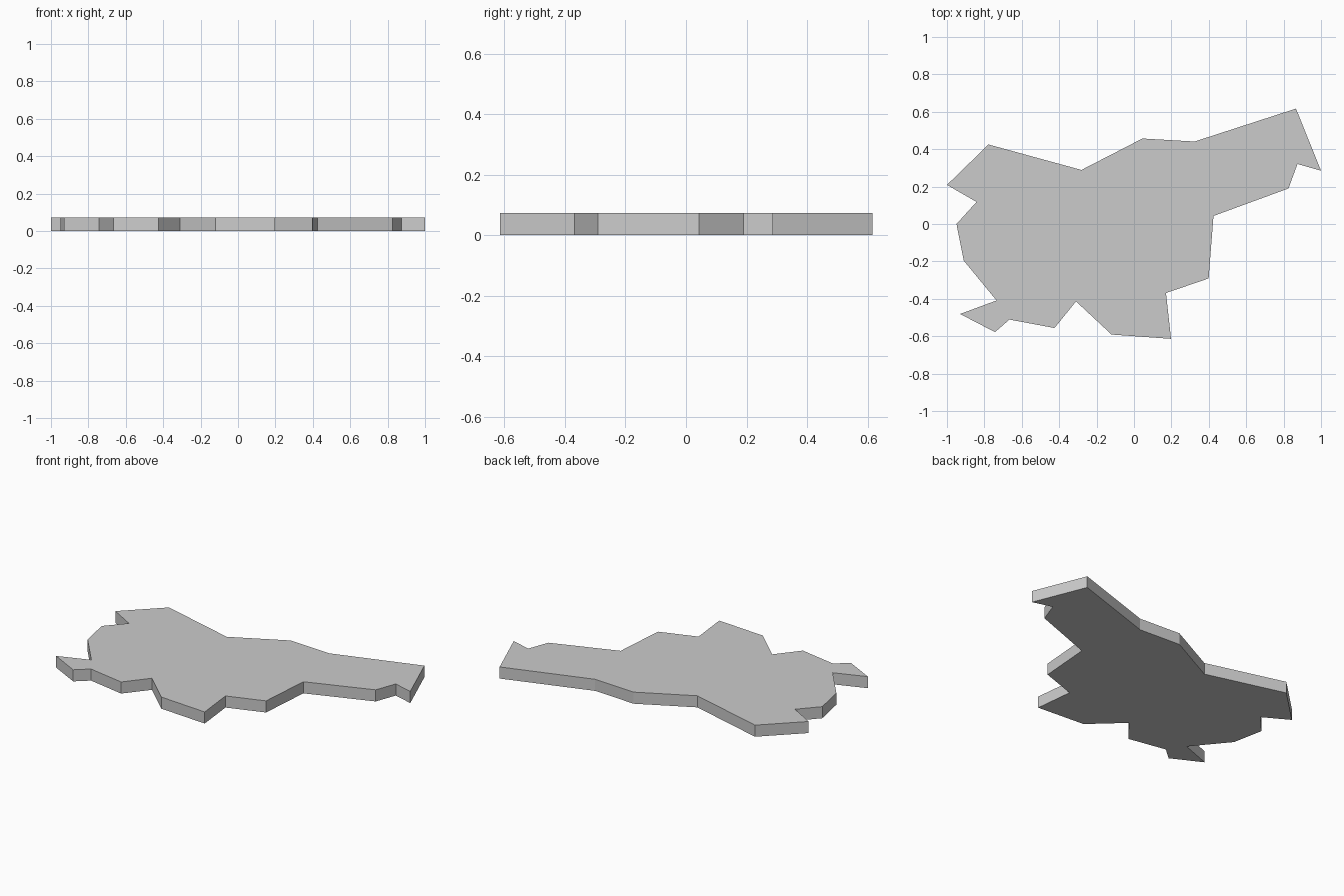
import bpy
import bmesh

if "Cube" in bpy.data.objects:
    bpy.data.objects.remove(bpy.data.objects["Cube"])

THICKNESS = 0.073

# Plan outline, counter-clockwise seen from above
OUTLINE = [
    (-0.778, 0.425), (-1.0, 0.209), (-0.842, 0.118), (-0.949, 0.0),
    (-0.91, -0.196), (-0.735, -0.409), (-0.93, -0.481), (-0.743, -0.578),
    (-0.666, -0.511), (-0.425, -0.556), (-0.31, -0.414), (-0.12, -0.591),
    (0.198, -0.614), (0.171, -0.369), (0.399, -0.291), (0.425, 0.043),
    (0.826, 0.19), (0.874, 0.321), (1.0, 0.285), (0.866, 0.617),
    (0.324, 0.441), (0.045, 0.457), (-0.281, 0.289),
]


def extrude_outline(name, outline, height):
    bm = bmesh.new()
    base = bm.faces.new([bm.verts.new((x, y, 0)) for x, y in outline])
    top = bmesh.ops.extrude_face_region(bm, geom=[base], use_keep_orig=True)
    moved = [v for v in top["geom"] if isinstance(v, bmesh.types.BMVert)]
    bmesh.ops.translate(bm, verts=moved, vec=(0, 0, height))
    bmesh.ops.recalc_face_normals(bm, faces=bm.faces)
    mesh = bpy.data.meshes.new(name)
    bm.to_mesh(mesh)
    bm.free()
    obj = bpy.data.objects.new(name, mesh)
    bpy.context.collection.objects.link(obj)
    return obj


# Flat slab with a jagged outline
extrude_outline("jagged_plate", OUTLINE, THICKNESS)
